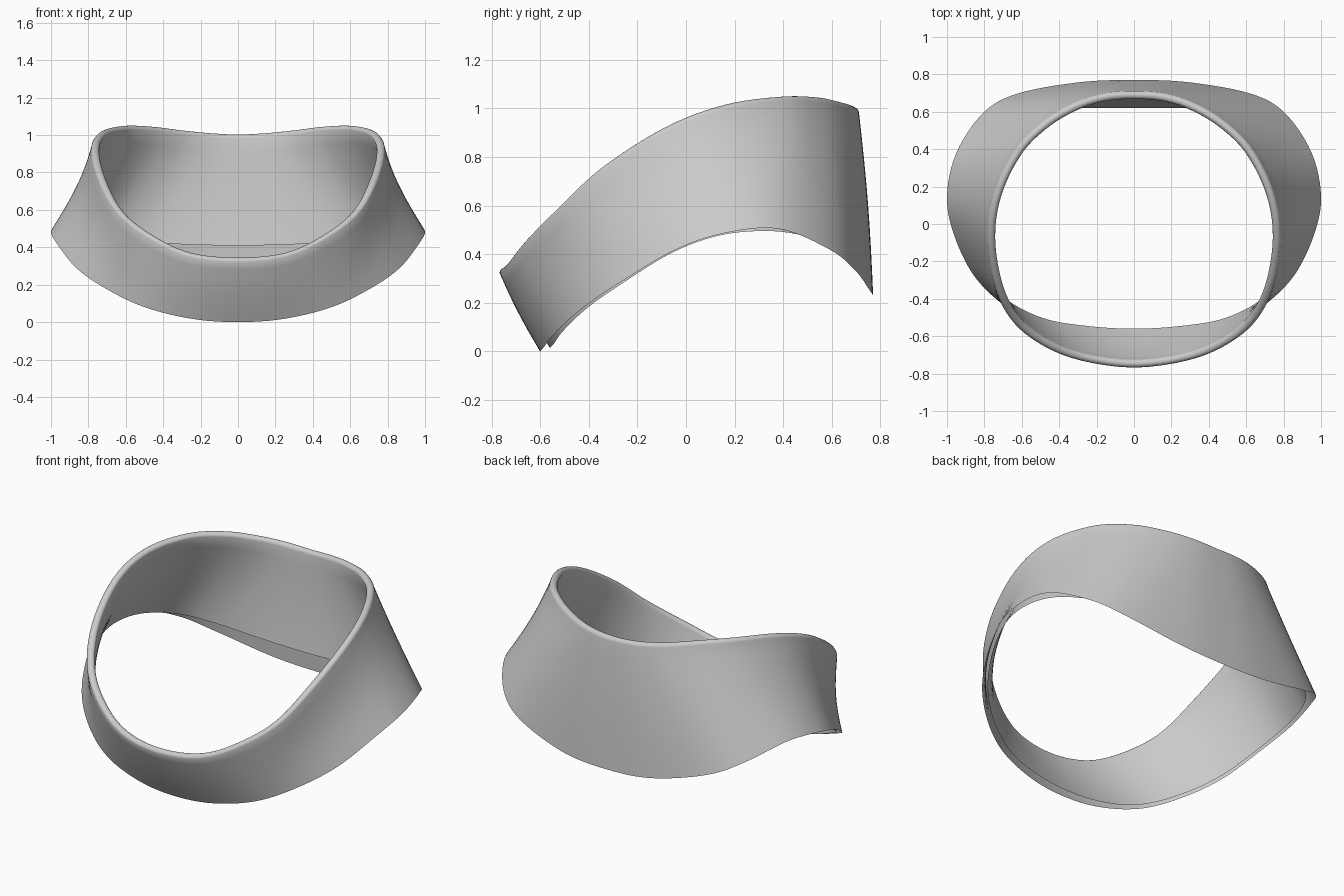
import bpy, bmesh, math
from mathutils import Vector

if "Cube" in bpy.data.objects:
    bpy.data.objects.remove(bpy.data.objects["Cube"])

# Half outlines from front centre to back centre (x, y, z), matched by index
RIM = [(0, -.745, .345), (.25, -.715, .37), (.45, -.645, .46), (.62, -.52, .59),
       (.72, -.34, .76), (.764, -.08, .925), (.73, .16, 1.015), (.617, .39, 1.048),
       (.465, .54, 1.045), (.3, .635, 1.025), (.15, .68, 1.01), (0, .69, 1.003)]
OUTER = [(0, -.60, 0), (.25, -.585, .018), (.5, -.535, .08), (.7, -.43, .175),
         (.86, -.27, .285), (.965, -.05, .415), (1, .15, .485), (.95, .38, .505),
         (.81, .59, .42), (.63, .695, .335), (.3, .757, .25), (0, .77, .23)]
INNER = [(0, -.56, .015), (.25, -.545, .03), (.48, -.505, .085), (.68, -.405, .18),
         (.835, -.255, .285), (.94, -.05, .41), (.97, .15, .48), (.915, .36, .495),
         (.77, .535, .465), (.57, .605, .435), (.28, .62, .415), (0, .62, .41)]
STEPS = 6


def ring(half):
    """Mirror a half outline and smooth it into a closed loop."""
    pts = [Vector(p) for p in half]
    pts += [Vector((-p.x, p.y, p.z)) for p in pts[-2:0:-1]]
    n, out = len(pts), []
    for i in range(n):
        a, b, c, d = (pts[(i + k) % n] for k in (-1, 0, 1, 2))
        for s in range(STEPS):
            t = s / STEPS
            out.append(.5 * (2 * b + (c - a) * t + (2 * a - 5 * b + 4 * c - d) * t * t
                             + (3 * b - a - 3 * c + d) * t ** 3))
    return out


rim, outer, inner = ring(RIM), ring(OUTER), ring(INNER)
N = len(rim)
Z = Vector((0, 0, 1))
R = .022


def section(i):
    """Cross-section of the folded band: outer wall, rolled rim, inner wall."""
    tan = rim[(i + 1) % N] - rim[i - 1]
    nrm = Vector((tan.y, -tan.x, 0)).normalized()
    core = rim[i] - Z * R
    top_out, top_in = core + nrm * R, core - nrm * R
    flare = -.03 * nrm.x ** 2 + .008
    walls = [k / 8 for k in range(8)]
    pts = [outer[i].lerp(top_out, t) + nrm * flare * math.sin(math.pi * t) for t in walls]
    for k in range(9):
        a = math.pi * k / 8
        pts.append(core + nrm * R * math.cos(a) + Z * R * math.sin(a))
    pts += [inner[i].lerp(top_in, t) + nrm * flare * math.sin(math.pi * t)
            for t in reversed(walls)]
    return pts


# Folded band, open between the two layers along the bottom
bm = bmesh.new()
rows = [[bm.verts.new(p) for p in section(i)] for i in range(N)]
for i in range(N):
    a, b = rows[i], rows[(i + 1) % N]
    for j in range(len(a) - 1):
        bm.faces.new((a[j], b[j], b[j + 1], a[j + 1]))
bm.normal_update()
mesh = bpy.data.meshes.new("folded_collar_band")
bm.to_mesh(mesh)
bm.free()
band = bpy.data.objects.new("folded_collar_band", mesh)
bpy.context.collection.objects.link(band)
bpy.context.view_layer.objects.active = band
band.select_set(True)
bpy.ops.object.shade_smooth_by_angle(angle=math.radians(60))
